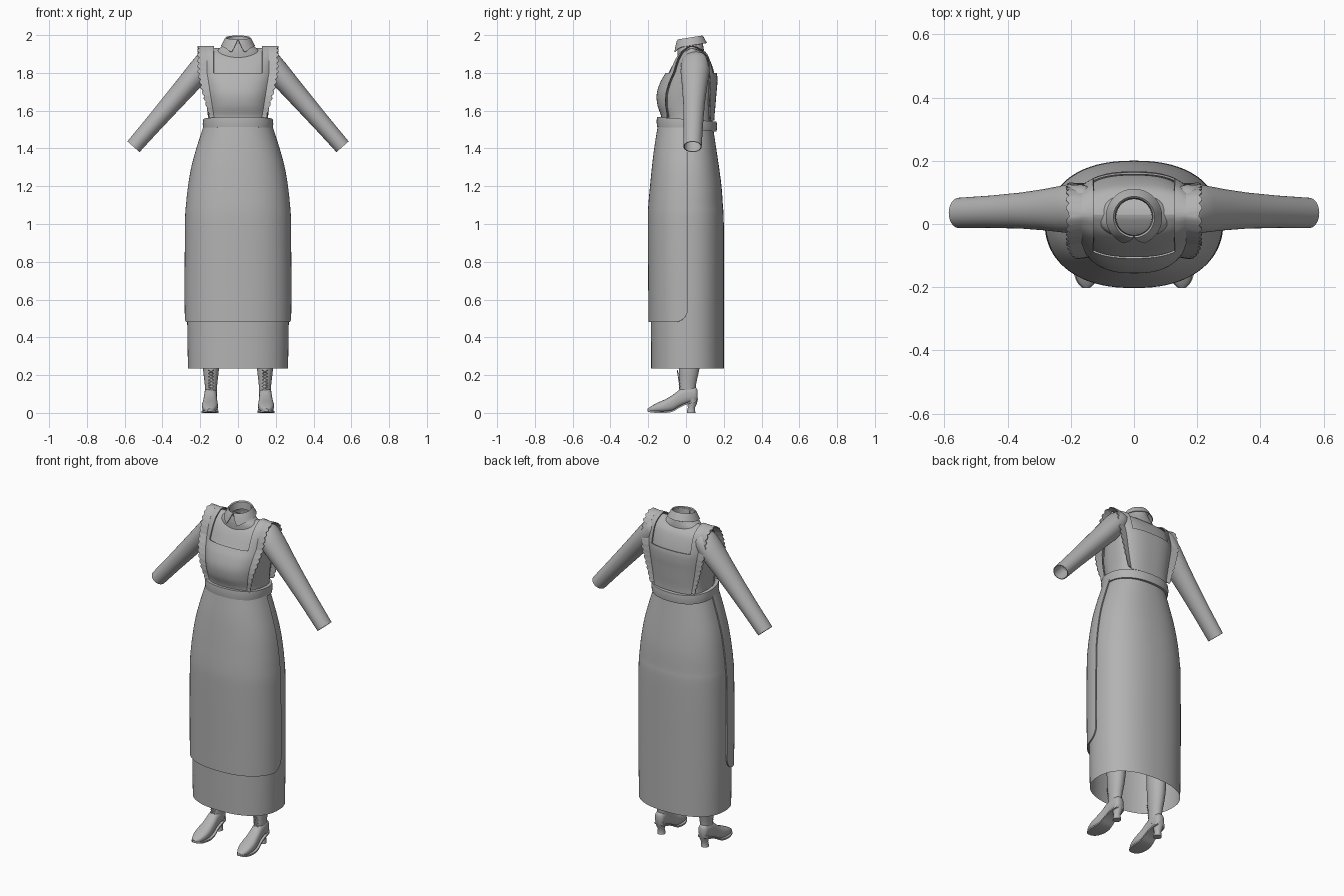
import bpy, bmesh, math
from math import sin, cos, pi
from mathutils import Vector

if "Cube" in bpy.data.objects:
    bpy.data.objects.remove(bpy.data.objects["Cube"])

cloth = bpy.data.materials.new("plain grey")
cloth.use_nodes = True
GREY = (0.45, 0.45, 0.45, 1)
cloth.diffuse_color = GREY
for node in cloth.node_tree.nodes:
    if node.type == 'BSDF_PRINCIPLED':
        node.inputs["Base Color"].default_value = GREY


def finish(obj, mirror=False, thick=0):
    obj.data.materials.append(cloth)
    bpy.ops.object.select_all(action='DESELECT')
    obj.select_set(True)
    bpy.context.view_layer.objects.active = obj
    if thick:
        mod = obj.modifiers.new("thickness", 'SOLIDIFY')
        mod.thickness, mod.offset = thick, 0
    if mirror:
        obj.modifiers.new("mirror", 'MIRROR').use_mirror_merge = False
    bpy.ops.object.convert(target='MESH')
    bpy.ops.object.shade_smooth_by_angle(angle=math.radians(40))


def loft(name, rows, wrap=True, cap=(False, False), mirror=False, thick=0):
    """Skin a list of equally long point rows."""
    bm = bmesh.new()
    grid = [[bm.verts.new(p) for p in row] for row in rows]
    count = len(rows[0])
    for a, b in zip(grid, grid[1:]):
        for i in range(count if wrap else count - 1):
            j = (i + 1) % count
            bm.faces.new((a[i], a[j], b[j], b[i]))
    for flag, row in zip(cap, (grid[0], grid[-1])):
        if flag:
            bm.faces.new(row)
    bmesh.ops.recalc_face_normals(bm, faces=bm.faces)
    mesh = bpy.data.meshes.new(name)
    bm.to_mesh(mesh)
    bm.free()
    obj = bpy.data.objects.new(name, mesh)
    bpy.context.collection.objects.link(obj)
    finish(obj, mirror, thick)


def along(table, t):
    """Smooth interpolation through a table, t counted in rows."""
    i = min(int(t), len(table) - 2)
    f = t - i
    p = [table[max(0, min(len(table) - 1, i + k))] for k in (-1, 0, 1, 2)]
    return [b + f * (c - a) / 2 + f * f * (a - 2.5 * b + 2 * c - d / 2)
            + f ** 3 * (1.5 * (b - c) + (d - a) / 2) for a, b, c, d in zip(*p)]


def spow(v, e):
    return math.copysign(abs(v) ** e, v)


def oval(a, cy, z, rx, rf, rb, n=2.3):
    s = spow(sin(a), 2 / n)
    return Vector((rx * spow(cos(a), 2 / n), cy + s * (rb if s > 0 else rf), z))


def steps(a, b, n):
    return [a + (b - a) * i / n for i in range(n + 1)]


TURN = [2 * pi * i / 64 for i in range(64)]

# Long skirt: height, half width, front depth, back depth
SKIRT = [(.235, .265, .195, .19), (.6, .27, .197, .19), (1, .268, .2, .19),
         (1.1, .263, .197, .185), (1.2, .252, .188, .178), (1.3, .235, .178, .165),
         (1.4, .208, .166, .15), (1.5, .176, .15, .135), (1.53, .166, .145, .13)]
loft("skirt", [[oval(a, .01, *along(SKIRT, t)) for a in TURN] for t in steps(0, 8, 40)])


def skirt_at(z):
    lo, hi = 0, len(SKIRT) - 1
    for _ in range(30):
        mid = (lo + hi) / 2
        lo, hi = (mid, hi) if along(SKIRT, mid)[0] < z else (lo, mid)
    return along(SKIRT, lo)


# Apron skirt: front half with rounded lower corners
columns, R = [], .07
for k in range(61):
    a = pi + pi * (1 - cos(pi * k / 60)) / 2
    d = min(R, .01 - oval(a, .01, *skirt_at(.5)).y)
    low = .48 + R - math.sqrt(max(0, R * R - (R - d) ** 2))
    col = []
    for z in steps(low, 1.52, 40):
        h, rx, rf, rb = skirt_at(z)
        col.append(oval(a, .01, z, rx + .009, rf + .009, rb))
    columns.append(col)
loft("apron_skirt", columns, wrap=False, thick=.007)

# Waistband, lower at the back
band = []
for out, z in ((-.02, 1.555), (0, 1.555), (.003, 1.53), (0, 1.502), (-.02, 1.502)):
    row = [oval(a, .01, z, .184 + out, .163 + out, .152 + out) for a in TURN]
    for p in row:
        p.z -= .08 * p.y
    band.append(row)
loft("waistband", band + [band[0]])

# Bodice: rings that close to a ridge along the shoulders
TORSO = [(1.5, .165, .15, .11), (1.56, .16, .15, .11), (1.62, .163, .17, .115),
         (1.68, .17, .174, .12), (1.74, .178, .156, .125), (1.79, .185, .128, .122),
         (1.86, .192, .09, .1), (1.9, .192, .058, .075), (1.925, .188, .02, .03),
         (1.932, .18, .001, .001)]
loft("bodice", [[oval(a, .03, *along(TORSO, t), n=2.6) for a in TURN]
                for t in steps(0, 9, 54)], cap=(False, True))


def on_bodice(x, t, side, off):
    """Point lifted off the bodice; side is -1 for front, 1 for back."""
    z, rx, rf, rb = along(TORSO, t)
    drop = max(0, 1 - abs(x / (rx + off)) ** 2.6) ** (1 / 2.6)
    return Vector((x, .03 + side * drop * ((rb if side > 0 else rf) + off), z + off))


def seam(t):
    return min(.165, .125 + (along(TORSO, t)[0] - 1.55) * .16)


# Bib panels front and back
for name, side in (("front_bib", -1), ("back_bib", 1)):
    loft(name, [[on_bodice(u * seam(t), t, side, .008) for u in steps(-1, 1, 24)]
                for t in steps(.7, 5, 24)], wrap=False, thick=.006)

# Shoulder straps running over the ridge
over = [(t, -1) for t in steps(5, 9, 24)] + [(t, 1) for t in steps(9, 5, 24)]
loft("shoulder_strap", [[on_bodice(x, t, s, .008) for x in steps(.128, seam(t), 5)]
                        for t, s in over], wrap=False, mirror=True, thick=.006)

# Scalloped ruffle following the outer seam from waist to waist
path = [on_bodice(seam(t), t, -1, .009) for t in steps(.8, 9, 150)]
path += [on_bodice(seam(t), t, 1, .009) for t in steps(9, .8, 150)]
dist = [0]
for p, q in zip(path, path[1:]):
    dist.append(dist[-1] + (q - p).length)
ruffle, k, N = [], 0, 28 * 8
for i in range(N + 1):
    want = dist[-1] * i / N
    while k < len(path) - 2 and dist[k + 1] < want:
        k += 1
    f = (want - dist[k]) / max(1e-6, dist[k + 1] - dist[k])
    p = path[k].lerp(path[k + 1], f)
    wide = (.026 + .024 * min(1, max(0, (p.z - 1.56) / .18)))
    wide *= .8 + .2 * abs(sin(pi * i / 8))
    lift = Vector((0, .006 if p.y > .03 else -.006, 0))
    ruffle.append([p + Vector((wide * u, 0, 0)) + lift * u for u in (0, .5, 1)])
loft("shoulder_ruffle", ruffle, wrap=False, mirror=True, thick=.004)

# Neck base
NECK = [(1.88, .13, .07, .07), (1.915, .115, .07, .07),
        (1.943, .082, .066, .066), (1.97, .06, .06, .06)]
loft("neck_base", [[oval(a, .025, *along(NECK, t), n=2) for a in TURN]
                   for t in steps(0, 3, 15)])

# Folded collar with two points at the front
collar = []
for r, z, gap, dip in ((.058, 1.94, .02, 0), (.061, 1.982, .02, 0), (.065, 1.986, .02, 0),
                       (.070, 1.978, .08, 0), (.079, 1.96, .22, .009), (.088, 1.944, .38, .02)):
    row = []
    for u in steps(0, 1, 60):
        a = -pi / 2 + gap + (2 * pi - 2 * gap) * u
        point = math.exp(-(min(u, 1 - u) / .07) ** 2)
        y = r * sin(a)
        row.append((r * cos(a), y + .022, z + .16 * y - dip * point))
    collar.append(row)
loft("collar", collar, wrap=False, thick=.003)

# Sleeves, open at the wrist and turned in at the hem
start, end = Vector((.16, .05, 1.86)), Vector((.5535, .035, 1.409))
axis = (end - start).normalized()
up = Vector((-axis.z, 0, axis.x)).normalized()
sleeve = []
for t, ru, ry in ((-.07, .035, .045), (-.03, .058, .068), (.02, .065, .075), (.12, .064, .077),
                  (.3, .058, .066), (.5, .053, .057), (.75, .047, .051), (1, .043, .048),
                  (1, .039, .044), (.85, .039, .044)):
    c = start.lerp(end, t)
    sleeve.append([c + up * ru * cos(a) + Vector((0, ry * sin(a), 0)) for a in TURN[::2]])
loft("sleeve", sleeve, cap=(True, False), mirror=True)

# Boot shaft: height, centre y, half width, half depth
SHAFT = [(.08, .01, .03, .042), (.12, .008, .031, .043), (.16, .01, .034, .045),
         (.23, .016, .042, .054), (.32, .02, .048, .06), (.5, .02, .052, .062)]
shaft = []
for t in steps(0, 5, 20):
    z, cy, rx, ry = along(SHAFT, t)
    shaft.append([(.143 + rx * cos(a), cy + ry * sin(a), z) for a in TURN[::2]])
loft("boot_shaft", shaft, cap=(True, True), mirror=True)

# Boot foot: y, half width, bottom, top
FOOT = [(.062, .012, .075, .12), (.05, .027, .06, .135), (.01, .033, .05, .14),
        (-.03, .034, .033, .125), (-.07, .038, .01, .095), (-.11, .042, .003, .072),
        (-.15, .039, .003, .054), (-.185, .026, .005, .035), (-.203, .008, .01, .022)]
foot, sole = [], []
for t in steps(0, 8, 32):
    y, w, lo, hi = along(FOOT, t)
    x = .145 + max(0, -y) * .03
    foot.append([(x + w * spow(cos(a), .8), y, (lo + hi) / 2 + (hi - lo) / 2 * spow(sin(a), .8))
                 for a in TURN[::2]])
    w += .003
    sole.append([(x - w, y, lo - .003), (x + w, y, lo - .003), (x + w, y, lo + .006),
                 (x - w, y, lo + .006)])
loft("boot_foot", foot, cap=(True, True), mirror=True)
loft("boot_sole", sole, cap=(True, True), mirror=True)

# Flared heels
heel = [[(.145 + r * cos(a), y + r * sin(a), z) for a in TURN[::4]]
        for z, y, r in ((0, .027, .023), (.008, .027, .022), (.03, .029, .019),
                        (.05, .032, .026), (.075, .034, .029))]
loft("boot_heel", heel, cap=(True, True), mirror=True)

# Crossed laces up the front of each boot
curve = bpy.data.curves.new("boot_laces", 'CURVE')
curve.dimensions, curve.bevel_depth, curve.bevel_resolution = '3D', .0025, 1
for i in range(7):
    for flip in (-1, 1):
        line = curve.splines.new('POLY')
        line.points.add(4)
        for pt, u in zip(line.points, steps(-1, 1, 4)):
            z = .115 + .017 * i + .008 * u * flip
            front = -.036 - .012 * max(0, z - .15) / .08
            pt.co = (.143 + .015 * u, front + .004 * u * u, z, 1)
laces = bpy.data.objects.new("boot_laces", curve)
bpy.context.collection.objects.link(laces)
finish(laces, mirror=True)
